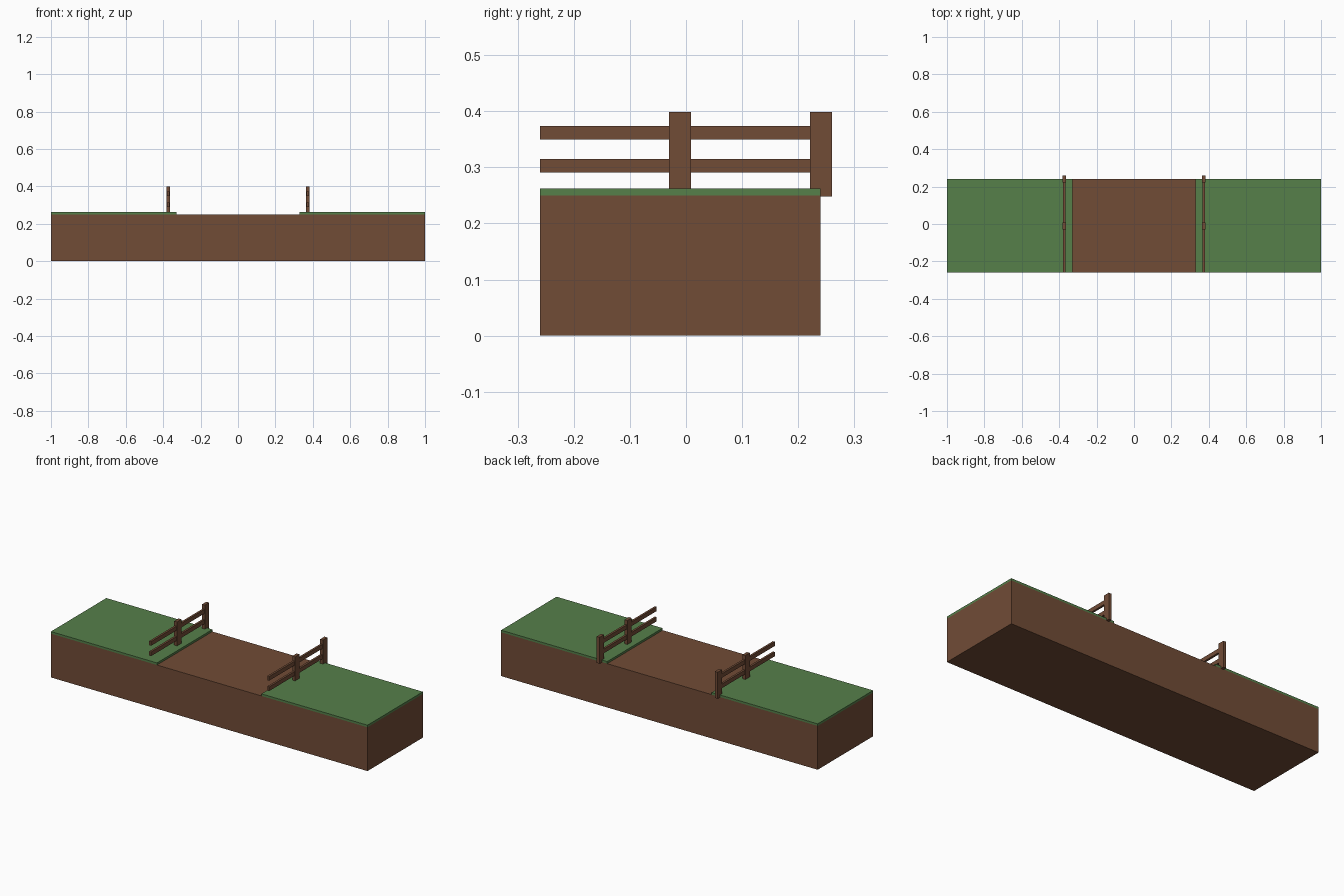
import bpy

if "Cube" in bpy.data.objects:
    bpy.data.objects.remove(bpy.data.objects["Cube"])


def material(name, rgb):
    m = bpy.data.materials.new(name)
    m.diffuse_color = (*rgb, 1)
    m.use_nodes = True
    m.node_tree.nodes["Principled BSDF"].inputs["Base Color"].default_value = m.diffuse_color
    return m


BROWN = material("earth brown", (0.165, 0.072, 0.037))
GREEN = material("grass green", (0.092, 0.214, 0.068))


def box(name, x, y, z, mat):
    """Box from (min, max) ranges on each axis."""
    bpy.ops.mesh.primitive_cube_add(size=1, location=[(a + b) / 2 for a, b in (x, y, z)])
    ob = bpy.context.object
    ob.name = name
    ob.scale = [b - a for a, b in (x, y, z)]
    bpy.ops.object.transform_apply(location=False, rotation=False, scale=True)
    ob.data.materials.append(mat)
    return ob


DEPTH = (-0.26, 0.24)

# Earth block with the bare path on top
box("earth_block", (-1, 1), DEPTH, (0, 0.25), BROWN)

for side, s in (("left", -1), ("right", 1)):
    def span(a, b):
        return tuple(sorted((s * a, s * b)))

    # Grass layer beside the path
    box(side + "_grass", span(0.33, 1), DEPTH, (0.25, 0.262), GREEN)

    # Fence posts
    for label, y in (("middle", (-0.03, 0.009)), ("back", (0.221, 0.26))):
        box(f"{side}_{label}_post", span(0.364, 0.382), y, (0.248, 0.399), BROWN)

    # Fence rails
    for label, z in (("lower", (0.291, 0.315)), ("upper", (0.35, 0.374))):
        box(f"{side}_{label}_rail", span(0.367, 0.379), (-0.26, 0.24), z, BROWN)
